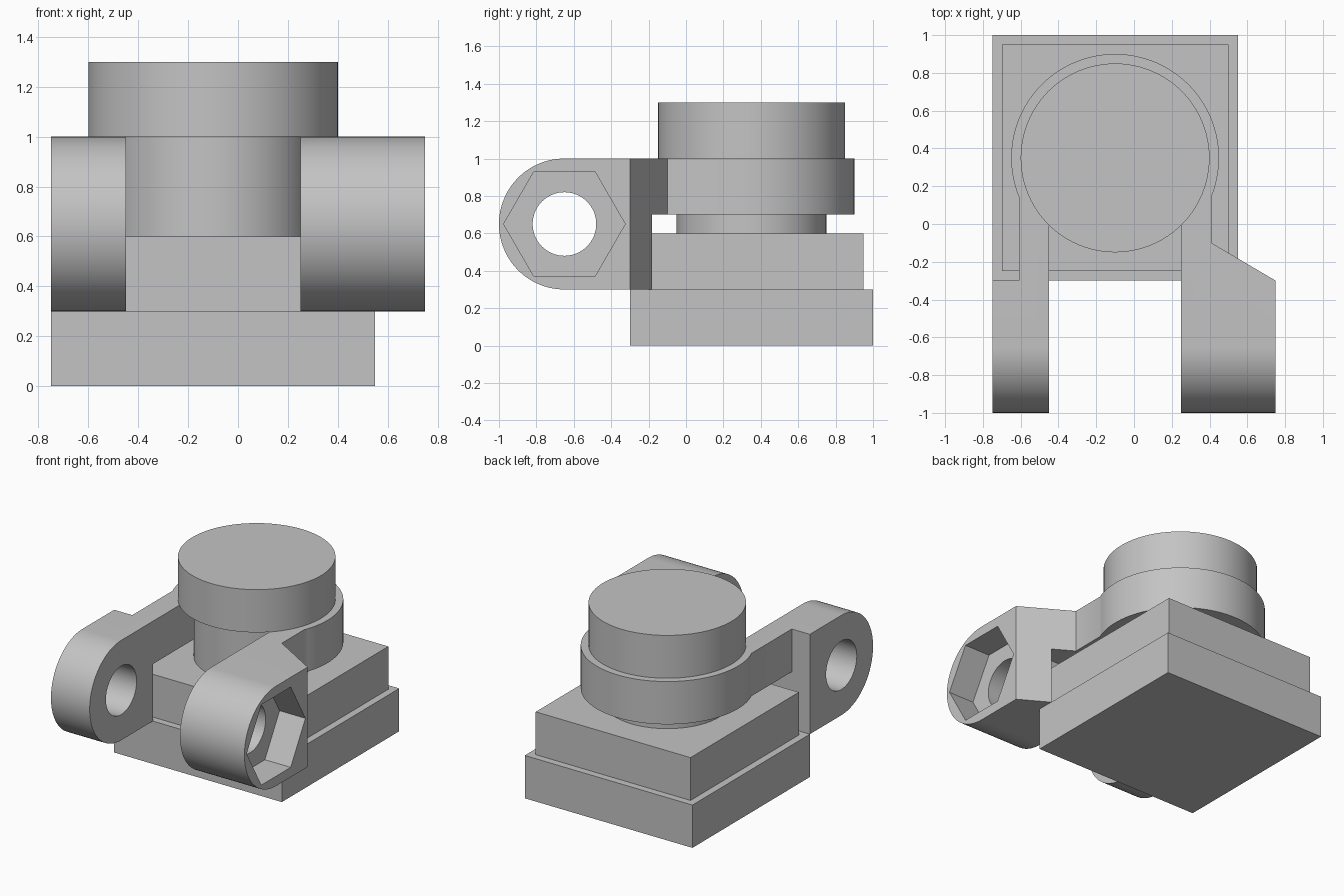
import bpy
import bmesh
from math import cos, sin, acos, radians, pi

old = bpy.data.objects.get("Cube")
if old:
    bpy.data.objects.remove(old, do_unlink=True)

grey = bpy.data.materials.new("light_grey")
grey.use_nodes = True
colour = (0.55, 0.55, 0.55, 1)
grey.diffuse_color = colour
grey.node_tree.nodes["Principled BSDF"].inputs["Base Color"].default_value = colour


def arc(cx, cy, r, start, end, n):
    """Points along an arc, angles in radians, both ends included."""
    return [(cx + r * cos(start + (end - start) * i / n),
             cy + r * sin(start + (end - start) * i / n)) for i in range(n + 1)]


def circle(cx, cy, r, n=96):
    return arc(cx, cy, r, 0, 2 * pi, n)[:-1]


def prism(name, outline, lo, hi, axis="z"):
    """Extrude an outline along z (xy points) or along x (yz points)."""
    bm = bmesh.new()
    place = (lambda a, b, h: (a, b, h)) if axis == "z" else (lambda a, b, h: (h, a, b))
    face = bm.faces.new([bm.verts.new(place(a, b, lo)) for a, b in outline])
    extruded = bmesh.ops.extrude_face_region(bm, geom=[face])["geom"]
    moved = [v for v in extruded if isinstance(v, bmesh.types.BMVert)]
    bmesh.ops.translate(bm, verts=moved, vec=place(0, 0, hi - lo))
    bmesh.ops.recalc_face_normals(bm, faces=bm.faces)
    mesh = bpy.data.meshes.new(name)
    bm.to_mesh(mesh)
    bm.free()
    mesh.materials.append(grey)
    obj = bpy.data.objects.new(name, mesh)
    bpy.context.collection.objects.link(obj)
    return obj


def rect(x0, x1, y0, y1):
    return [(x0, y0), (x1, y0), (x1, y1), (x0, y1)]


def activate(obj):
    bpy.ops.object.select_all(action="DESELECT")
    obj.select_set(True)
    bpy.context.view_layer.objects.active = obj


def carve(obj, cutter, operation="DIFFERENCE"):
    mod = obj.modifiers.new("carve", "BOOLEAN")
    mod.operation = operation
    mod.solver = "EXACT"
    mod.object = cutter
    activate(obj)
    bpy.ops.object.modifier_apply(modifier=mod.name)
    bpy.data.objects.remove(cutter, do_unlink=True)


def smooth(obj):
    activate(obj)
    bpy.ops.object.shade_smooth_by_angle(angle=radians(25))


# Stepped base
prism("base_plate", rect(-0.75, 0.55, -0.3, 1), 0, 0.3)
prism("upper_plate", rect(-0.7, 0.5, -0.25, 0.95), 0.3, 0.6)

# Round post and cap
CX, CY = -0.1, 0.35
smooth(prism("post", circle(CX, CY, 0.4), 0.6, 1))
smooth(prism("cap", circle(CX, CY, 0.5), 1, 1.3))

# Clamp: open ring with two arms, drawn in plan
outer = acos(0.51 / 0.55)
inner = acos(0.35 / 0.4)
plan = [(0.75, -1.2), (0.75, -0.3), (0.41, -0.1)]
plan += arc(CX, CY, 0.55, -outer, pi + outer, 64)
plan += [(-0.61, -0.3), (-0.75, -0.3), (-0.75, -1.2), (-0.45, -1.2)]
plan += arc(CX, CY, 0.4, pi + inner, -inner, 64)
plan += [(0.25, -1.2)]
clamp = prism("clamp", plan, 0.2, 1.1)

# Rounded arm ends
AY, AZ = -0.65, 0.65
side = arc(AY, AZ, 0.35, pi / 2, 3 * pi / 2, 48) + [(1.2, 0.3), (1.2, 1)]
carve(clamp, prism("side_cutter", side, -1, 1, "x"), "INTERSECT")

# Clearance above the base, bolt bore and hexagonal nut pocket
carve(clamp, prism("clearance_cutter", rect(-1, 0.55, -0.3, 1.2), 0.1, 0.7))
carve(clamp, prism("bore_cutter", circle(AY, AZ, 0.17, 64), -1, 1, "x"))
carve(clamp, prism("nut_cutter", circle(AY, AZ, 0.325, 6), 0.55, 1, "x"))
smooth(clamp)
